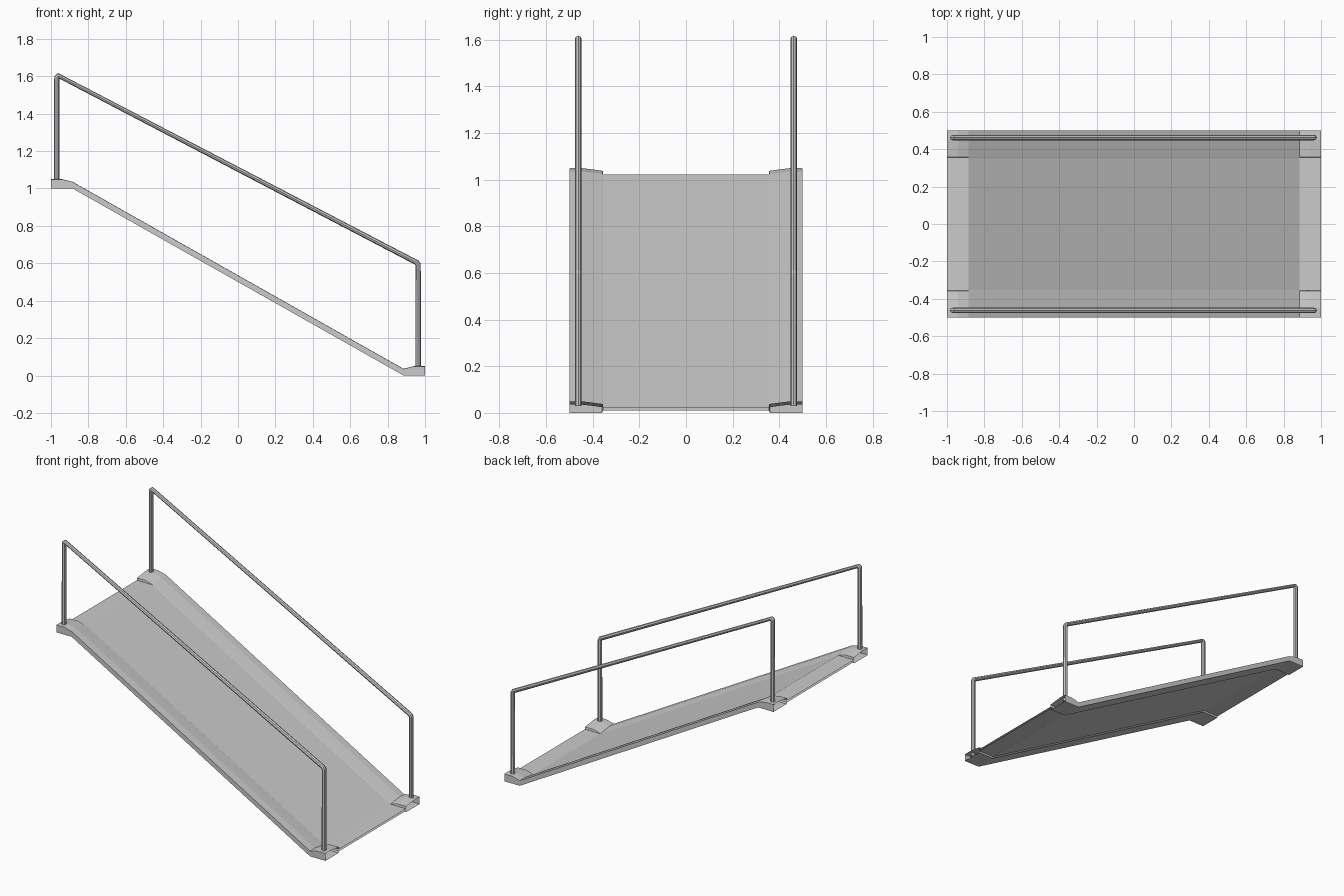
import bpy, bmesh

if "Cube" in bpy.data.objects:
    bpy.data.objects.remove(bpy.data.objects["Cube"])

# stations along the ramp: x, base height, curb height
STATIONS = [(-1.0, 1.0, 0.05), (-0.94, 1.0, 0.05), (-0.885, 1.0, 0.036),
            (0.885, 0.0, 0.036), (0.94, 0.0, 0.05), (1.0, 0.0, 0.05)]


def section(curb):
    # half outline from the middle of the underside round to the middle of the deck
    half = [(0.355, 0.01), (0.36, 0.0), (0.5, 0.0), (0.5, curb - 0.001), (0.45, curb),
            (0.40, curb - 0.006), (0.357, curb - 0.012), (0.355, 0.023)]
    return half + [(-y, z) for y, z in reversed(half)]


# ramp: deck with raised side curbs, hollow and open at both ends
bm = bmesh.new()
rings = [[bm.verts.new((x, y, base + z)) for y, z in section(curb)]
         for x, base, curb in STATIONS]
for a, b in zip(rings, rings[1:]):
    n = len(a)
    for i in range(n):
        j = (i + 1) % n
        bm.faces.new((a[i], a[j], b[j], b[i]))
bmesh.ops.recalc_face_normals(bm, faces=bm.faces)
# outer wall of the near curb must point outward
bm.faces.ensure_lookup_table()
wall = next(f for f in bm.faces if f.calc_center_median().y > 0.499)
if wall.normal.y < 0:
    bmesh.ops.reverse_faces(bm, faces=bm.faces)
mesh = bpy.data.meshes.new("ramp")
bm.to_mesh(mesh)
bm.free()
bpy.context.collection.objects.link(bpy.data.objects.new("ramp", mesh))


# handrails: eight-sided tubes, post - sloping rail - post
def handrail(name, y):
    path = [(-0.969, 1.03), (-0.969, 1.594), (-0.96, 1.603),
            (0.957, 0.603), (0.963, 0.592), (0.963, 0.03)]
    curve = bpy.data.curves.new(name, 'CURVE')
    curve.dimensions = '3D'
    curve.bevel_depth = 0.0145
    curve.bevel_resolution = 2
    curve.use_fill_caps = True
    spline = curve.splines.new('POLY')
    spline.points.add(len(path) - 1)
    for p, (x, z) in zip(spline.points, path):
        p.co = (x, y, z, 1)
    spline.use_smooth = False
    bpy.context.collection.objects.link(bpy.data.objects.new(name, curve))


handrail("front_handrail", -0.462)
handrail("back_handrail", 0.462)
